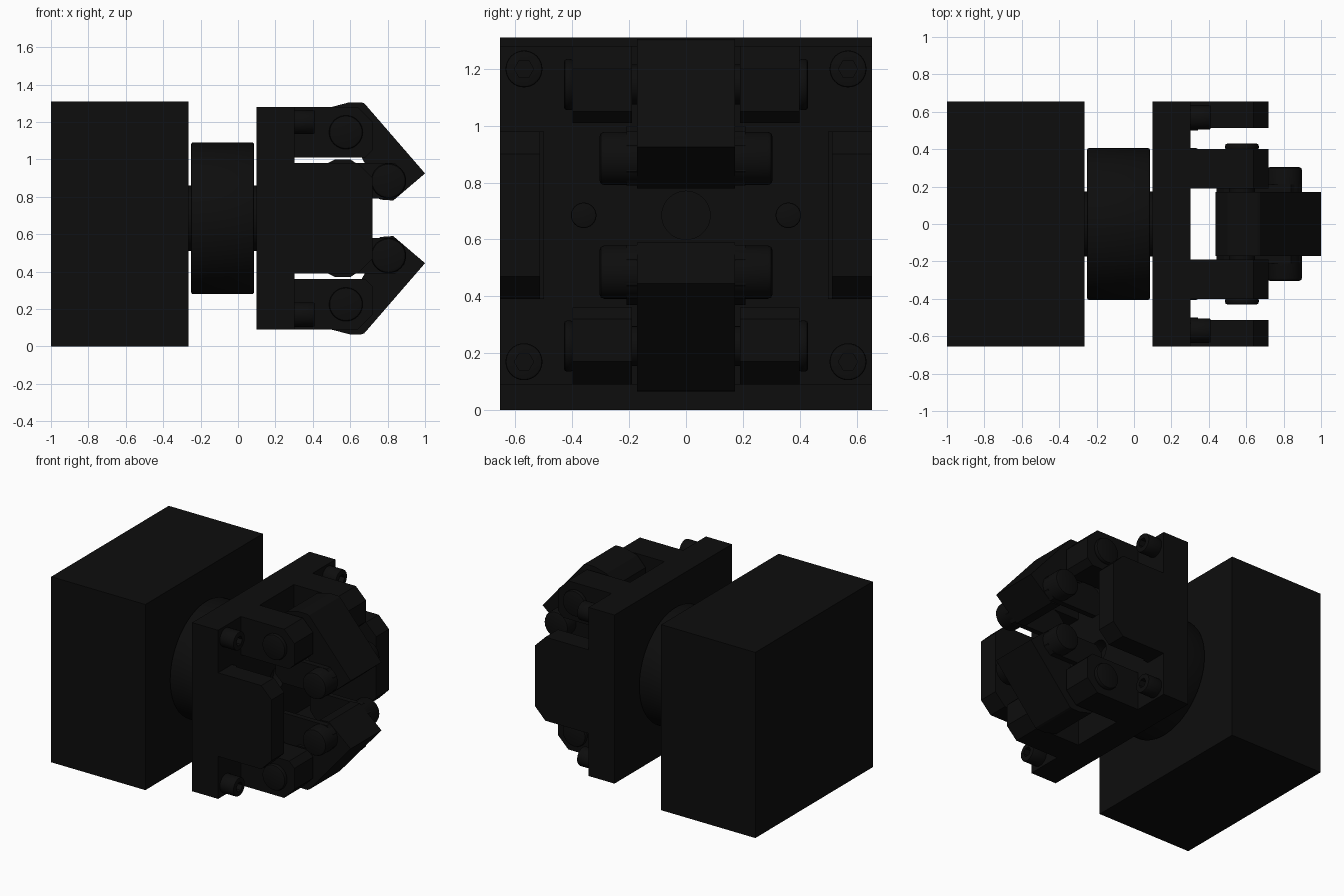
import bpy, bmesh, math
from mathutils import Matrix

cube = bpy.data.objects.get("Cube")
if cube:
    bpy.data.objects.remove(cube, do_unlink=True)

AXIS = 0.685  # height of the gripper's centre line

black = bpy.data.materials.new("black_metal")
black.use_nodes = True
black.diffuse_color = (0.004, 0.004, 0.004, 1)
black.node_tree.nodes["Principled BSDF"].inputs["Base Color"].default_value = black.diffuse_color


def finish(name, bm, smooth=False):
    bmesh.ops.recalc_face_normals(bm, faces=bm.faces)
    mesh = bpy.data.meshes.new(name)
    bm.to_mesh(mesh)
    bm.free()
    mesh.materials.append(black)
    obj = bpy.data.objects.new(name, mesh)
    bpy.context.collection.objects.link(obj)
    if smooth:
        bpy.ops.object.select_all(action="DESELECT")
        obj.select_set(True)
        bpy.context.view_layer.objects.active = obj
        bpy.ops.object.shade_smooth_by_angle(angle=math.radians(35))
    return obj


def box(name, x0, x1, y0, y1, z0, z1):
    bm = bmesh.new()
    bmesh.ops.create_cube(bm, size=1)
    bmesh.ops.scale(bm, vec=(x1 - x0, y1 - y0, z1 - z0), verts=bm.verts)
    bmesh.ops.translate(bm, vec=((x0 + x1) / 2, (y0 + y1) / 2, (z0 + z1) / 2), verts=bm.verts)
    return finish(name, bm)


def rod(name, axis, start, end, radius, a, b, sides=40, bevel=0.0):
    """Cylinder along x (a, b = y, z) or along y (a, b = x, z)."""
    bm = bmesh.new()
    bmesh.ops.create_cone(bm, cap_ends=True, segments=sides, radius1=radius,
                          radius2=radius, depth=abs(end - start))
    if bevel:
        rims = [e for e in bm.edges if abs(e.verts[0].co.z - e.verts[1].co.z) < 1e-5]
        bmesh.ops.bevel(bm, geom=rims, offset=bevel, segments=2, profile=0.5, affect="EDGES")
    mid = (start + end) / 2
    if axis == "x":
        turn, pos = Matrix.Rotation(math.pi / 2, 4, "Y"), (mid, a, b)
    else:
        turn, pos = Matrix.Rotation(math.pi / 2, 4, "X"), (a, mid, b)
    bm.transform(Matrix.Translation(pos) @ turn)
    return finish(name, bm, sides > 8)


def slab(name, profile, y0, y1, flip=False):
    """Extrude an x-z profile along y; flip mirrors it about the centre line."""
    bm = bmesh.new()
    verts = [bm.verts.new((x, y0, 2 * AXIS - z if flip else z)) for x, z in profile]
    face = bm.faces.new(verts)
    grown = bmesh.ops.extrude_face_region(bm, geom=[face])["geom"]
    moved = [v for v in grown if isinstance(v, bmesh.types.BMVert)]
    bmesh.ops.translate(bm, vec=(0, y1 - y0, 0), verts=moved)
    return finish(name, bm)


def cut(target, cutter):
    cutter.hide_render = True
    cutter.hide_viewport = True
    cutter.display_type = "WIRE"
    mod = target.modifiers.new("bore", "BOOLEAN")
    mod.object = cutter
    mod.solver = "EXACT"


# Base block, round coupling and neck
box("base_block", -1, -0.265, -0.655, 0.655, 0, 1.31)
rod("coupling_disc", "x", -0.25, 0.085, 0.405, 0, AXIS, 72, 0.008)
rod("coupling_neck", "x", -0.27, 0.12, 0.175, 0, AXIS, 48)

# Flange plate with a shallow centre bore
plate = box("flange_plate", 0.1, 0.303, -0.655, 0.655, 0.09, 1.28)
cut(plate, rod("bore_cutter", "x", 0.22, 0.36, 0.085, 0, AXIS))

# Profiles of the repeating parts, upper half
clevis = [(0.29, 1.01), (0.68, 1.01), (0.72, 1.05), (0.72, 1.2), (0.64, 1.28), (0.29, 1.28)]
finger = [(0.435, 1.09), (0.51, 1.012), (0.66, 1.012), (0.70, 0.94), (0.70, 0.84), (0.76, 0.785),
          (0.83, 0.78), (1.0, 0.925), (0.675, 1.3), (0.66, 1.305), (0.595, 1.305),
          (0.50, 1.28), (0.435, 1.21)]
link = [(0.44, 0.93), (0.44, 0.84), (0.49, 0.79), (0.84, 0.79), (0.89, 0.84),
        (0.89, 0.93), (0.84, 0.98), (0.63, 0.98), (0.6, 1.0), (0.52, 1.0), (0.48, 0.98)]
cheek = [(0.29, 0.39), (0.64, 0.39), (0.72, 0.47), (0.72, 0.9), (0.64, 0.98), (0.29, 0.98)]

for flip, level in ((False, "upper"), (True, "lower")):
    def height(z):
        return 2 * AXIS - z if flip else z

    # Finger with its two cross pins
    slab(level + "_finger", finger, -0.172, 0.172, flip)
    rod(level + "_pivot_pin", "y", -0.42, 0.42, 0.07, 0.577, height(1.145))
    rod(level + "_link_pin", "y", -0.305, 0.305, 0.094, 0.805, height(0.885), 40, 0.018)

    for s, side in ((-1, "right"), (1, "left")):
        tag = level + "_" + side
        slab(tag + "_clevis_arm", clevis, s * 0.19, s * 0.4, flip)
        slab(tag + "_link", link, s * 0.172, s * 0.21, flip)
        rod(tag + "_pivot_cap", "y", s * 0.395, s * 0.43, 0.09, 0.577, height(1.145), 40, 0.012)
        # Socket screw in the flange corner
        screw = rod(tag + "_corner_screw", "x", 0.29, 0.41, 0.065, s * 0.57, height(1.2), 32, 0.008)
        cut(screw, rod(tag + "_socket_cutter", "x", 0.37, 0.45, 0.034, s * 0.57, height(1.2), 6))

# Side cheeks and the small screws between them
for s, side in ((-1, "right"), (1, "left")):
    slab(side + "_cheek_plate", cheek, s * 0.513, s * 0.655)
    rod(side + "_face_screw", "x", 0.29, 0.34, 0.045, s * 0.36, AXIS, 24, 0.006)
    box(side + "_cheek_foot", 0.29, 0.342, s * 0.5, s * 0.53, 0.39, 0.98)
